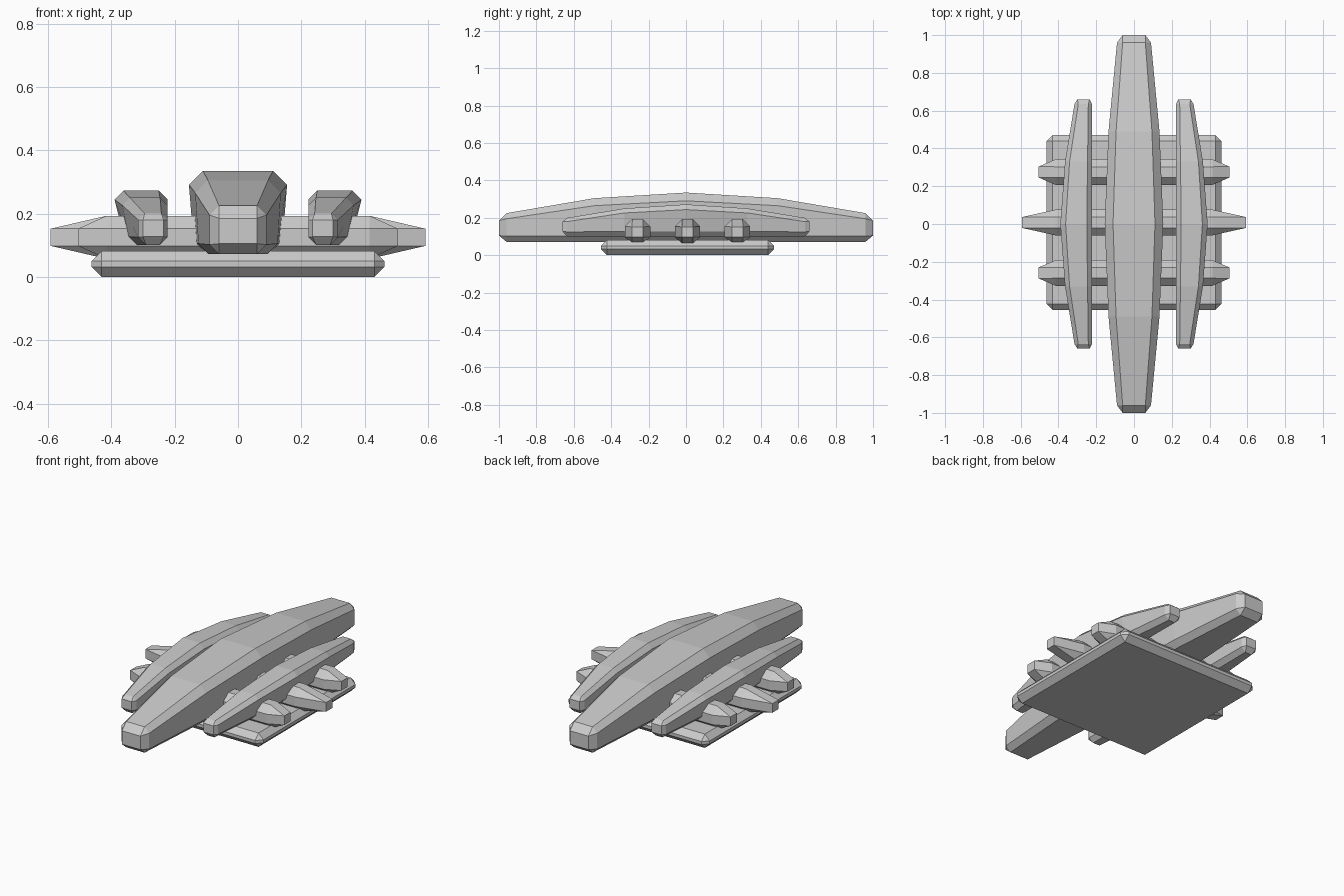
import bpy, bmesh

if "Cube" in bpy.data.objects:
    bpy.data.objects.remove(bpy.data.objects["Cube"])

def ring(u0, u1, v0, v1, c, ct=None, d0=0, d1=0):
    """Chamfered rectangle; d0/d1 pull the lower sides inward."""
    ct = c if ct is None else ct
    l0, l1 = u0 + d0, u1 - d1
    return [(l0 + c, v0), (l1 - c, v0), (l1, v0 + c), (u1, v1 - ct),
            (u1 - ct, v1), (u0 + ct, v1), (u0, v1 - ct), (l0, v0 + c)]

def loft(name, sections, place):
    """Skin a list of (t, ring) sections and cap both ends."""
    bm = bmesh.new()
    rows = [[bm.verts.new(place(t, u, v)) for u, v in r] for t, r in sections]
    for a, b in zip(rows, rows[1:]):
        for i in range(8):
            j = (i + 1) % 8
            bm.faces.new((a[i], a[j], b[j], b[i]))
    bm.faces.new(rows[0])
    bm.faces.new(rows[-1])
    bmesh.ops.remove_doubles(bm, verts=bm.verts, dist=1e-4)
    bmesh.ops.recalc_face_normals(bm, faces=bm.faces)
    me = bpy.data.meshes.new(name)
    bm.to_mesh(me)
    bm.free()
    ob = bpy.data.objects.new(name, me)
    bpy.context.collection.objects.link(ob)
    return ob

def both_ways(half):
    """Mirror sections listed from the tip to the middle."""
    return [(-t, r) for t, r in half] + [(t, r) for t, r in reversed(half) if t > 0]

# base plate
CY = 0.008
bpy.ops.mesh.primitive_cube_add(size=1, location=(0, CY, 0.041))
base = bpy.context.object
base.name = "base_plate"
for v in base.data.vertices:
    v.co = (v.co.x * 0.925, v.co.y * 0.925, v.co.z * 0.082)
bev = base.modifiers.new("chamfer", 'BEVEL')
bev.width = 0.032
bev.segments = 1

# large central arched beam
centre = [
    (1.00, ring(-0.06, 0.06, 0.105, 0.185, 0)),
    (0.96, ring(-0.09, 0.09, 0.072, 0.225, 0.03, 0.03)),
    (0.49, ring(-0.135, 0.135, 0.072, 0.305, 0.033, 0.04, 0.01, 0.01)),
    (0.00, ring(-0.155, 0.155, 0.072, 0.335, 0.035, 0.044, 0.015, 0.015)),
]
loft("centre_beam", both_ways(centre), lambda t, u, v: (u, t, v))

# two slimmer side beams, bowed on the outside
side = [
    (0.66, ring(0.235, 0.30, 0.127, 0.18, 0)),
    (0.635, ring(0.222, 0.315, 0.10, 0.20, 0.025, 0.02)),
    (0.33, ring(0.222, 0.365, 0.10, 0.25, 0.027, 0.024, 0, 0.02)),
    (0.00, ring(0.222, 0.39, 0.10, 0.272, 0.028, 0.028, 0, 0.03)),
]
for label, s in (("right", 1), ("left", -1)):
    loft(label + "_side_beam", both_ways(side),
         lambda t, u, v, s=s: (s * u, t, v))

# three octagonal cross bars with tapered tips
for label, y, tip in (("front", -0.267, 0.505), ("middle", 0, 0.592), ("back", 0.267, 0.505)):
    bar = [
        (tip, ring(-0.029, 0.029, 0.098, 0.152, 0)),
        (0.415, ring(-0.068, 0.068, 0.057, 0.193, 0.04)),
    ]
    loft(label + "_cross_bar", both_ways(bar),
         lambda t, u, v, y=y: (t, y + CY + u, v))
